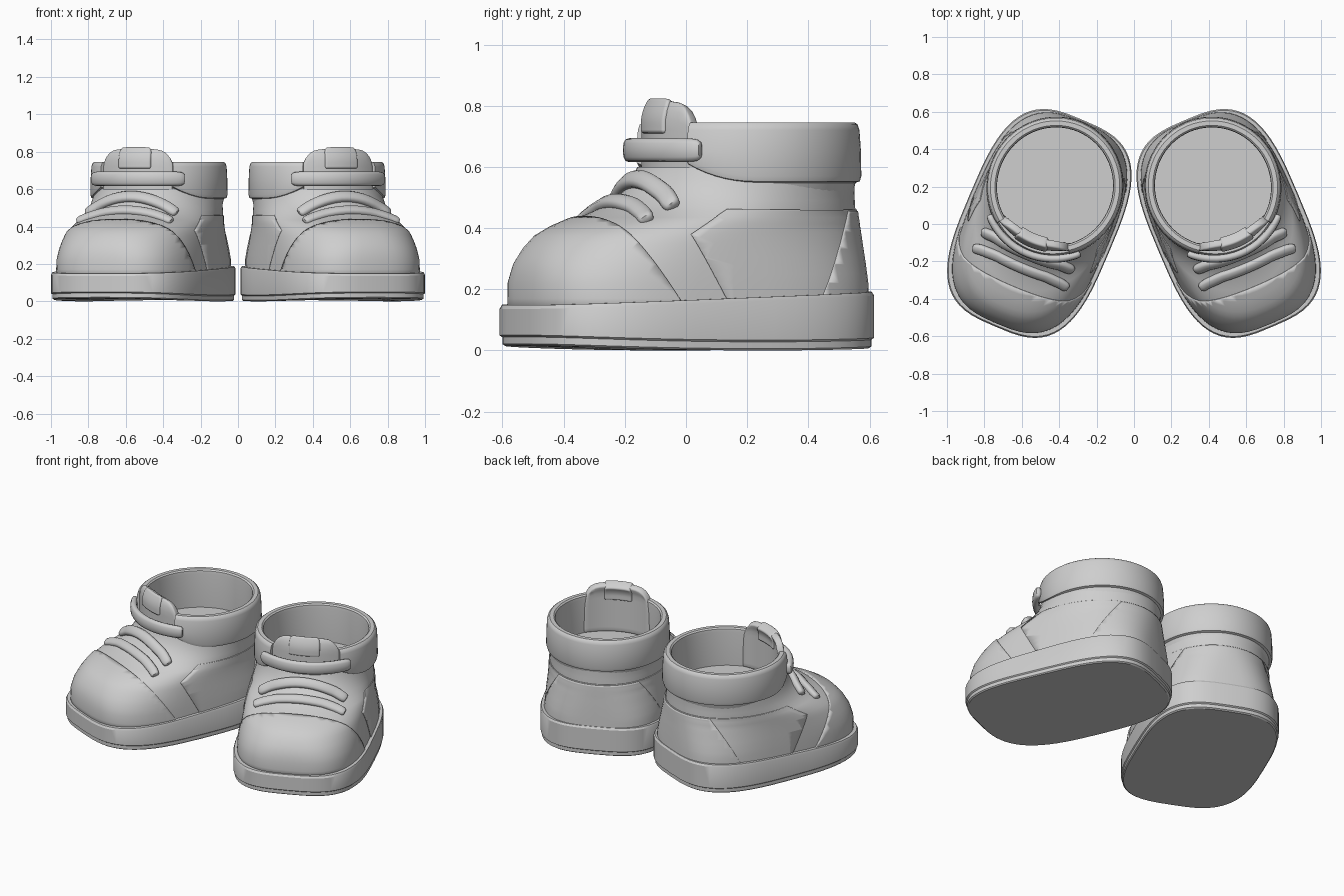
import bpy, bmesh, math
from mathutils import Matrix, Vector

if "Cube" in bpy.data.objects:
    bpy.data.objects.remove(bpy.data.objects["Cube"])

grey = bpy.data.materials.new("soft_grey")
grey.diffuse_color = (0.62, 0.62, 0.62, 1)
grey.use_nodes = True
grey.node_tree.nodes["Principled BSDF"].inputs["Base Color"].default_value = grey.diffuse_color

# Each shoe is built along y, then turned toe-outward and mirrored
PLACE = Matrix.Translation((0.506, 0.003, 0)) @ Matrix.Rotation(math.radians(23), 4, 'Z')
SEG = 64


def finish(bm, name, recalc=True, solid=0, angle=35):
    if recalc:
        bmesh.ops.recalc_face_normals(bm, faces=bm.faces)
    bm.transform(PLACE)
    me = bpy.data.meshes.new(name)
    bm.to_mesh(me)
    bm.free()
    me.materials.append(grey)
    ob = bpy.data.objects.new(name, me)
    bpy.context.collection.objects.link(ob)
    bpy.ops.object.select_all(action='DESELECT')
    ob.select_set(True)
    bpy.context.view_layer.objects.active = ob
    bpy.ops.object.shade_smooth_by_angle(angle=math.radians(angle))
    if solid:
        m = ob.modifiers.new("thickness", 'SOLIDIFY')
        m.thickness, m.offset = solid, -1
    m = ob.modifiers.new("pair", 'MIRROR')
    m.use_clip = m.use_mirror_merge = False
    return ob


def loft(rings, caps=True):
    bm = bmesh.new()
    vs = [[bm.verts.new(p) for p in r] for r in rings]
    n = len(vs[0])
    for a, b in zip(vs, vs[1:]):
        for i in range(n):
            j = (i + 1) % n
            bm.faces.new((a[i], a[j], b[j], b[i]))
    if caps:
        bm.faces.new(vs[0][::-1])
        bm.faces.new(vs[-1])
    return bm


def oval(th, w, l, n):
    s, c = math.sin(th), math.cos(th)
    return (w * math.copysign(abs(s) ** (2 / n), s), -l * math.copysign(abs(c) ** (2 / n), c))


ANGLES = [2 * math.pi * i / SEG for i in range(SEG)]

# Upper silhouette: height, front y, back y, half width, squareness
LEVELS = [(.12, -.575, .583, .380, 3.0), (.22, -.575, .58, .376, 3.0), (.28, -.562, .578, .372, 2.8),
          (.33, -.535, .576, .368, 2.6), (.37, -.50, .574, .365, 2.45), (.40, -.45, .573, .363, 2.3),
          (.425, -.39, .572, .361, 2.2), (.445, -.33, .571, .358, 2.1), (.47, -.27, .57, .354, 2.05),
          (.51, -.21, .568, .348, 2.0), (.56, -.165, .567, .344, 2.0), (.62, -.14, .566, .342, 2.0),
          (.76, -.13, .56, .338, 2.0)]


def level(z):
    z = min(max(z, .12), .76)
    for a, b in zip(LEVELS, LEVELS[1:]):
        if z <= b[0]:
            t = (z - a[0]) / (b[0] - a[0])
            _, f, k, w, n = [p + (q - p) * t for p, q in zip(a, b)]
            return (f + k) / 2, (k - f) / 2, w, n


def body_point(th, z, off=0):
    mid, l, w, n = level(z)
    x, y = oval(th, w + off, l + off, n)
    return (x, mid + y, z)


def front_y(x, z, off=0):
    mid, l, w, n = level(z)
    return mid - (l + off) * (1 - min(abs(x) / (w + off), 1) ** n) ** (1 / n)


# Sole: thin tread below a band that is thicker at the heel
def sole_ring(scale, frac, lift):
    ring = []
    for th in ANGLES:
        x, y = oval(th, .403 * scale, .6 * scale, 3.2)
        low = .012 * ((y - .1) / .6) ** 2
        top = .148 + .045 * (y + .6) / 1.2
        ring.append((x, y, low + (top - low) * frac + lift))
    return ring


finish(loft([sole_ring(.97, 0, 0), sole_ring(.985, 0, .006), sole_ring(.985, 0, .028),
             sole_ring(1, 0, .034), sole_ring(1, 1, -.012), sole_ring(.988, 1, 0),
             sole_ring(.94, 1, 0)]), "sole", angle=30)

# Upper with inner wall and insole floor
HEIGHTS = [.12, .17, .22, .25, .28, .305, .33, .35, .37, .385, .40, .4125, .425, .435, .445,
           .457, .47, .49, .51, .535, .56, .60]


def body_rings():
    return [[body_point(th, z) for th in ANGLES] for z in HEIGHTS]


inner = [[body_point(th, .60, -.025) for th in ANGLES],
         [body_point(th, .60, -.025)[:2] + (.50,) for th in ANGLES]]
finish(loft(body_rings() + inner), "upper")


# Overlay panels: trim a copy of the upper by planes, keeping the side the normal points away from
def panel(name, planes, off=.007):
    bm = loft(body_rings(), caps=False)
    for co, no in planes:
        bmesh.ops.bisect_plane(bm, geom=bm.verts[:] + bm.edges[:] + bm.faces[:],
                               plane_co=co, plane_no=no, clear_outer=True)
    bm.normal_update()
    moves = [(v, v.normal * off) for v in bm.verts]
    for v, d in moves:
        v.co += d
    finish(bm, name, recalc=False, solid=off * 1.5)


panel("toe_cap", [((0, -.18, .16), (0, 1, .67))])
panel("quarter", [((0, -.02, .17), (0, -1, -.55)), ((0, 0, .46), (0, 0, 1)),
                  ((0, -.135, .38), (0, -.6, 1))], .005)
panel("heel_counter", [((0, .33, .18), (0, -1, .5)), ((0, 0, .455), (0, 0, 1))], .009)

# Padded ankle collar, open at the front
PROFILE = [(.004, .548), (.018, .553), (.023, .57), (.023, .65), (.021, .72), (.016, .738), (.006, .746),
           (-.018, .746), (-.027, .738), (-.03, .72), (-.03, .495), (-.01, .495)]
GAP, STEPS = .62, 56
rings = []
for i in range(STEPS + 1):
    th = GAP + (2 * math.pi - 2 * GAP) * i / STEPS
    near = max(0, 1 - min(i, STEPS - i) / 7)
    ring = []
    for off, z in PROFILE:
        x, y, _ = body_point(th, max(z, .62), off)
        if z < .6 and off > 0:
            z += .06 * near ** 2
        ring.append((x, y, z))
    rings.append(ring)
finish(loft(rings), "collar")


# Tongue and its pull tab: curved plates behind the laces
def plate(name, half, z0, z1, y0, solid, corner):
    bm = bmesh.new()
    nu, nv = 16, 10
    g = []
    for j in range(nv + 1):
        row = []
        for i in range(nu + 1):
            u, v = 2 * i / nu - 1, j / nv
            x = half * u * (1 - .12 * v ** 6)
            z = z0 + (z1 - z0 - corner * u ** 6) * v
            y = y0 + 1.35 * x * x + .03 * max(0, (z - .74) / .09) ** 2
            row.append(bm.verts.new((x, y, z)))
        g.append(row)
    for j in range(nv):
        for i in range(nu):
            bm.faces.new((g[j][i], g[j][i + 1], g[j + 1][i + 1], g[j + 1][i]))
    ob = finish(bm, name, recalc=False, solid=solid)
    b = ob.modifiers.new("soft_edge", 'BEVEL')
    b.width, b.segments, b.limit_method = .01, 2, 'ANGLE'
    ob.modifiers.move(2, 1)


plate("tongue", .215, .50, .818, -.128, .042, .05)
plate("tongue_tab", .095, .71, .828, -.137, .062, .004)


# Laces: flat rounded straps laid over the front
def lace(name, half, z0, drop, off, height, thick, tilt):
    pts = []
    n = 24
    for i in range(n + 1):
        x = half * math.sin((i / n - .5) * math.pi)
        z = z0 - drop * (x / half) ** 2
        pts.append(Vector((x, front_y(x, z, off), z)))
    rings = []
    for i, p in enumerate(pts):
        t = (pts[min(i + 1, n)] - pts[max(i - 1, 0)]).normalized()
        out = Vector((p.x * 1.8, -.6, tilt))
        out = (out - t * out.dot(t)).normalized()
        up = out.cross(t)
        e = abs(2 * i / n - 1)
        s = max(.25, (1 - e ** 8) ** .5)
        ring = []
        for k in range(12):
            a, b = oval(2 * math.pi * k / 12, height / 2, thick / 2, 2.6)
            ring.append(p + up * a * s + out * b * s)
        rings.append(ring)
    finish(loft(rings), name, angle=50)


lace("top_lace", .265, .655, 0, .036, .078, .042, 0)
lace("middle_lace", .262, .56, .09, .014, .064, .045, .5)
lace("lower_lace", .275, .487, .06, .012, .058, .042, .8)
